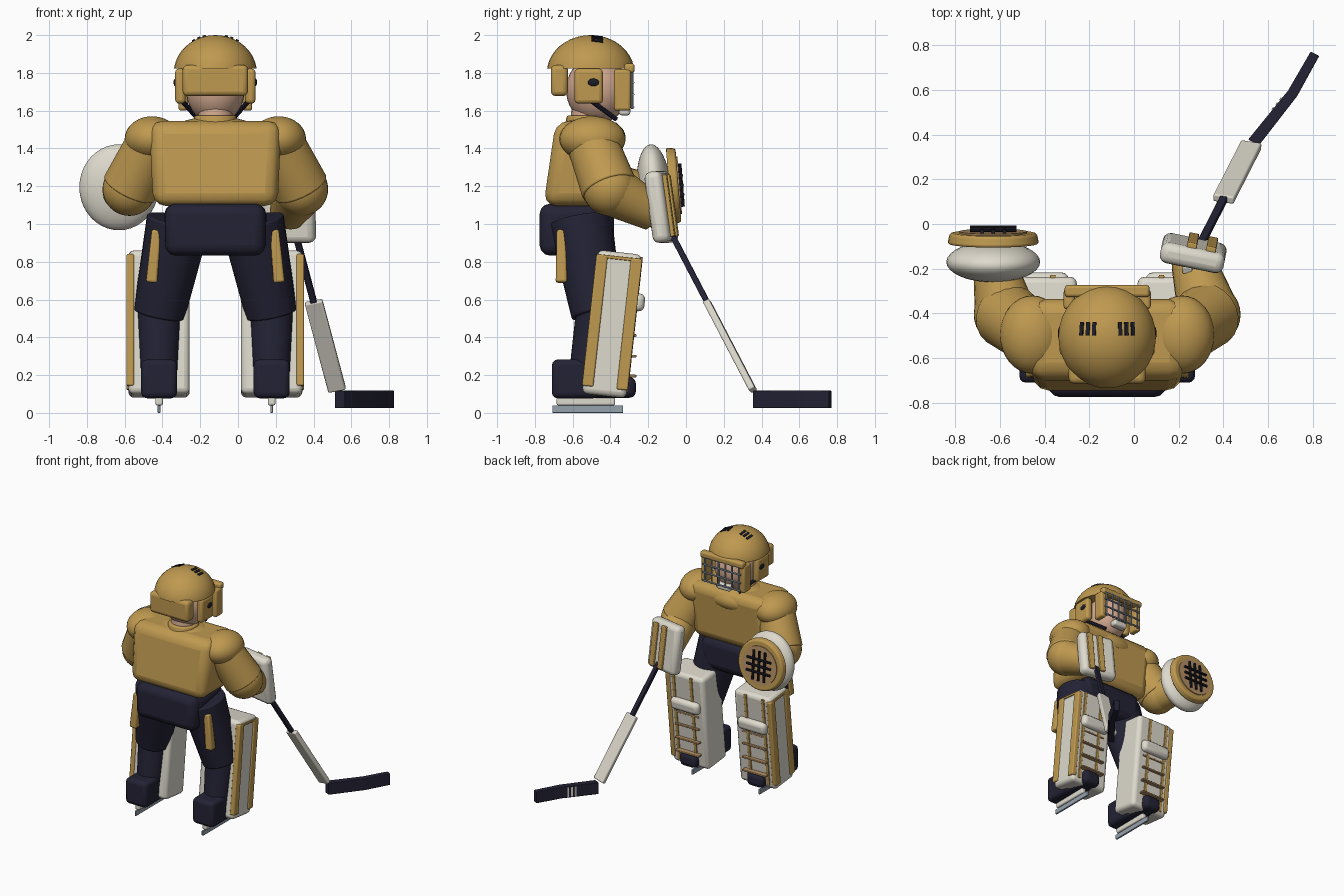
import bpy, bmesh, math
from mathutils import Vector, Matrix, Euler

if "Cube" in bpy.data.objects:
    bpy.data.objects.remove(bpy.data.objects["Cube"])

def mat(name, r, g, b):
    m = bpy.data.materials.new(name)
    m.diffuse_color = (r, g, b, 1)
    m.use_nodes = True
    m.node_tree.nodes["Principled BSDF"].inputs["Base Color"].default_value = m.diffuse_color
    return m

GOLD = mat("gold", 0.52, 0.32, 0.08)
NAVY = mat("navy", 0.017, 0.016, 0.035)
WHITE = mat("off_white", 0.73, 0.70, 0.61)
SKIN = mat("skin", 0.65, 0.40, 0.28)
STEEL = mat("steel", 0.30, 0.36, 0.42)
LEATHER = mat("leather", 0.47, 0.28, 0.13)
BLACK = mat("black", 0.012, 0.012, 0.02)
CX = -0.12          # body centre line

def finish(bm, name, m, matrix=None, bevel=0):
    bmesh.ops.recalc_face_normals(bm, faces=bm.faces)
    me = bpy.data.meshes.new(name)
    bm.to_mesh(me)
    bm.free()
    ob = bpy.data.objects.new(name, me)
    bpy.context.collection.objects.link(ob)
    if matrix:
        ob.matrix_world = matrix
    me.materials.append(m)
    if bevel:
        b = ob.modifiers.new("bevel", 'BEVEL')
        b.width, b.segments, b.limit_method = bevel, 3, 'ANGLE'
    bpy.context.view_layer.objects.active = ob
    ob.select_set(True)
    bpy.ops.object.shade_smooth_by_angle(angle=math.radians(40))
    ob.select_set(False)
    return ob

def box(name, loc, size, m, rot=(0, 0, 0), bevel=0.0, top=(1, 1), shift=0, matrix=None):
    """Rounded box; top scales the upper face and shift moves it along y."""
    bm = bmesh.new()
    bmesh.ops.create_cube(bm, size=1)
    for v in bm.verts:
        up = v.co.z > 0
        v.co = Vector(a * b for a, b in zip(v.co, size))
        if up:
            v.co = Vector((v.co.x * top[0], v.co.y * top[1] + shift, v.co.z))
    mx = matrix or Matrix.Translation(loc) @ Euler(rot).to_matrix().to_4x4()
    return finish(bm, name, m, mx, bevel)

def ball(name, loc, radii, m, cut=None, rot=(0, 0, 0)):
    """Ellipsoid, optionally cut flat below a local height."""
    bm = bmesh.new()
    bmesh.ops.create_uvsphere(bm, u_segments=32, v_segments=20, radius=1)
    bmesh.ops.scale(bm, vec=radii, verts=bm.verts)
    if cut is not None:
        bmesh.ops.bisect_plane(bm, geom=bm.verts[:] + bm.edges[:] + bm.faces[:],
                               plane_co=(0, 0, cut), plane_no=(0, 0, 1), clear_inner=True)
        bmesh.ops.holes_fill(bm, edges=[e for e in bm.edges if e.is_boundary])
    return finish(bm, name, m, Matrix.Translation(loc) @ Euler(rot).to_matrix().to_4x4())

def tube(name, a, b, r0, r1, m, seg=20, bevel=0):
    a, b = Vector(a), Vector(b)
    bm = bmesh.new()
    bmesh.ops.create_cone(bm, cap_ends=True, segments=seg, radius1=r0, radius2=r1, depth=(b - a).length)
    mx = Matrix.Translation((a + b) / 2) @ (b - a).to_track_quat('Z', 'Y').to_matrix().to_4x4()
    return finish(bm, name, m, mx, bevel)

# Torso, hips and neck
box("torso", (CX, -0.56, 1.32), (0.66, 0.39, 0.45), GOLD, bevel=0.07, top=(1.06, 0.92), shift=0.05)
ball("upper_chest", (CX, -0.51, 1.46), (0.26, 0.19, 0.11), GOLD)
tube("collar", (CX, -0.52, 1.51), (CX, -0.52, 1.575), 0.125, 0.11, GOLD, 24, 0.01)
tube("neck", (CX, -0.52, 1.52), (CX, -0.51, 1.66), 0.095, 0.09, SKIN)
box("hips", (CX, -0.56, 0.98), (0.54, 0.36, 0.26), NAVY, bevel=0.06)
box("seat_pad", (CX, -0.70, 0.97), (0.53, 0.15, 0.275), NAVY, bevel=0.055)

# Head and helmet
ball("head", (CX, -0.47, 1.71), (0.155, 0.165, 0.18), SKIN)
HC, HR = Vector((CX, -0.505, 1.80)), (0.22, 0.232, 0.20)
ball("helmet_dome", HC, HR, GOLD, cut=0.022)
box("helmet_back", (CX, -0.67, 1.76), (0.345, 0.09, 0.165), GOLD, bevel=0.025)
box("helmet_brow", (CX, -0.30, 1.825), (0.38, 0.055, 0.05), GOLD, bevel=0.015)
for s in (-1, 1):
    box("ear_guard", (CX + s * 0.185, -0.515, 1.73), (0.055, 0.15, 0.185), GOLD, bevel=0.02)
    ball("ear_hole", (CX + s * 0.212, -0.49, 1.75), (0.009, 0.03, 0.02), BLACK)
    box("cage_guard", (CX + s * 0.17, -0.337, 1.71), (0.05, 0.09, 0.22), GOLD, bevel=0.015)
    tube("chin_strap", (CX + s * 0.175, -0.50, 1.65), (CX + s * 0.09, -0.37, 1.555), 0.013, 0.013, NAVY, 8)
    for i in range(3):      # vent slots follow the dome
        dx = s * (0.058 + 0.028 * i)
        dy = 0.035
        z = HC.z + HR[2] * math.sqrt(1 - (dx / HR[0]) ** 2 - (dy / HR[1]) ** 2)
        box("vent", (CX + dx, HC.y + dy, z), (0.017, 0.06, 0.01), BLACK,
            rot=(-0.13, math.asin(dx / HR[0]) * 0.9, 0))
box("chin_cup", (CX, -0.325, 1.60), (0.12, 0.06, 0.05), WHITE, bevel=0.015)

# Face cage
for i in range(6):
    x = CX - 0.15 + 0.06 * i
    tube("cage_upright", (x, -0.285, 1.61), (x, -0.285, 1.82), 0.006, 0.006, STEEL, 8)
for z in (1.62, 1.685, 1.75, 1.81):
    tube("cage_bar", (CX - 0.17, -0.28, z), (CX + 0.17, -0.28, z), 0.007, 0.007, STEEL, 8)

# Arms
wrists = {-1: (-0.62, -0.20, 1.17), 1: (0.265, -0.17, 1.06)}
for s in (-1, 1):
    sh, el = (CX + s * 0.33, -0.50, 1.44), (CX + s * 0.455, -0.405, 1.185)
    ball("shoulder_cap", (CX + s * 0.335, -0.495, 1.45), (0.145, 0.175, 0.12), GOLD)
    tube("upper_arm", sh, el, 0.135, 0.15, GOLD, 20, 0.01)
    ball("elbow", el, (0.142, 0.142, 0.142), GOLD)
    tube("forearm", el, wrists[s], 0.14, 0.10, GOLD)

# Catching mitt, leaning slightly back
MX = Matrix.Translation((-0.63, -0.10, 1.20)) @ Euler((0.08, 0, 0)).to_matrix().to_4x4()
def mitt(x, y, z):
    return MX @ Vector((x, y, z))
ball("mitt_body", mitt(0, -0.07, 0), (0.21, 0.09, 0.228), WHITE, rot=(0.08, 0, 0))
tube("mitt_rim", mitt(0, 0.01, 0), mitt(0, 0.06, 0), 0.205, 0.195, GOLD, 36, 0.012)
tube("mitt_palm", mitt(0, 0.05, 0), mitt(0, 0.067, 0), 0.152, 0.152, LEATHER, 32)
for i in (-0.05, 0, 0.05):
    tube("web_lace", mitt(i, 0.075, -0.115), mitt(i, 0.075, 0.115), 0.01, 0.01, BLACK, 8)
    tube("web_lace", mitt(-0.105, 0.079, i), mitt(0.105, 0.079, i), 0.01, 0.01, BLACK, 8)

# Blocker glove with raised stripes
BX = Matrix.Translation((0.265, -0.13, 1.09)) @ Euler((0.14, 0, -0.2)).to_matrix().to_4x4()
box("blocker", 0, (0.29, 0.095, 0.38), WHITE, bevel=0.035, matrix=BX)
for x in (-0.012, 0.075):
    box("blocker_stripe", 0, (0.045, 0.03, 0.33), GOLD, bevel=0.006,
        matrix=BX @ Matrix.Translation((x, 0.052, 0)))

# Stick: shaft, paddle and bent blade
top, low = Vector((0.40, 0.11, 0.59)), Vector((0.525, 0.355, 0.12))
d = (top - low).normalized()
w = Vector((1, -0.15, 0.18))
w = (w - d * w.dot(d)).normalized()
n = d.cross(w)
rot = Matrix((w, n, d)).transposed().to_4x4()
def stick_box(name, a, b, wide, thick, m, bev):
    box(name, 0, (wide, thick, (b - a).length), m, bevel=bev, matrix=Matrix.Translation((a + b) / 2) @ rot)
stick_box("stick_paddle", low, top, 0.095, 0.036, WHITE, 0.008)
stick_box("stick_shaft", top - d * 0.02, top + d * 0.66, 0.034, 0.03, NAVY, 0.005)
stick_box("stick_butt", top + d * 0.65, top + d * 0.71, 0.045, 0.04, WHITE, 0.008)
path = [(0.535, 0.365), (0.71, 0.585), (0.81, 0.762)]
side = [(-0.024, 0.013), (-0.02, 0.013), (-0.019, 0.01)]
bm = bmesh.new()
rings = []
for (x, y), (sx, sy) in zip(path, side):
    rings.append([bm.verts.new((x + k * sx, y + k * sy, z)) for k, z in ((1, 0.025), (1, 0.118), (-1, 0.118), (-1, 0.025))])
for a, b in zip(rings, rings[1:]):
    for i in range(4):
        bm.faces.new((a[i], a[(i + 1) % 4], b[(i + 1) % 4], b[i]))
bm.faces.new(rings[0])
bm.faces.new(rings[-1])
finish(bm, "stick_blade", NAVY, bevel=0.005)
ang = math.atan2(0.22, 0.175)
for t in (0.62, 0.72, 0.82):
    box("blade_stripe", (0.535 + 0.175 * t - 0.0215, 0.365 + 0.22 * t + 0.0145, 0.072),
        (0.012, 0.008, 0.075), WHITE, rot=(0, 0, ang))

# Legs, pads and skates
for s in (-1, 1):
    lx = CX + s * 0.298
    tube("thigh", (CX + s * 0.195, -0.56, 1.02), (lx, -0.47, 0.52), 0.17, 0.137, NAVY, 20, 0.01)
    tube("shin", (lx, -0.46, 0.56), (lx, -0.53, 0.15), 0.12, 0.095, NAVY)
    for y, z in ((-0.66, 0.83), (-0.47, 0.84)):
        box("pants_stripe", (CX + s * 0.325, y, z), (0.06, 0.06, 0.28), GOLD,
            rot=(0, -s * 0.09, 0), bevel=0.012, top=(0.8, 0.8))
    box("boot", (lx, -0.585, 0.18), (0.19, 0.25, 0.205), NAVY, bevel=0.03)
    box("boot_toe", (lx, -0.40, 0.135), (0.15, 0.27, 0.11), NAVY, bevel=0.035)
    box("blade_holder", (lx, -0.53, 0.062), (0.04, 0.31, 0.045), WHITE, bevel=0.01)
    box("skate_blade", (lx, -0.52, 0.02), (0.014, 0.375, 0.04), STEEL, bevel=0.003)
    # Leg pad leaning forward, details placed in its own frame
    PX = Matrix.Translation((lx, -0.392, 0.47)) @ Euler((-0.11, 0, 0)).to_matrix().to_4x4()
    def pad(name, loc, size, m, bev):
        box(name, 0, size, m, bevel=bev, matrix=PX @ Matrix.Translation(loc))
    pad("leg_pad", (0, 0, 0), (0.325, 0.235, 0.765), WHITE, 0.03)
    for y in (-0.092, 0.092):
        pad("pad_edge_strip", (s * 0.152, y, 0.01), (0.04, 0.06, 0.70), GOLD, 0.008)
    pad("pad_edge_cap", (s * 0.152, 0, 0.352), (0.036, 0.2, 0.018), GOLD, 0.004)
    for x in (-0.1, 0.055):
        pad("pad_front_strip", (-s * x, 0.116, 0.01), (0.025, 0.016, 0.72), GOLD, 0.004)
    pad("knee_roll", (0, 0.125, 0.13), (0.25, 0.07, 0.095), WHITE, 0.03)
    for z in (0.195, 0.30, 0.41, 0.51):
        box("pad_strap", (lx, -0.285, z), (0.21, 0.045, 0.014), LEATHER, bevel=0.004)
